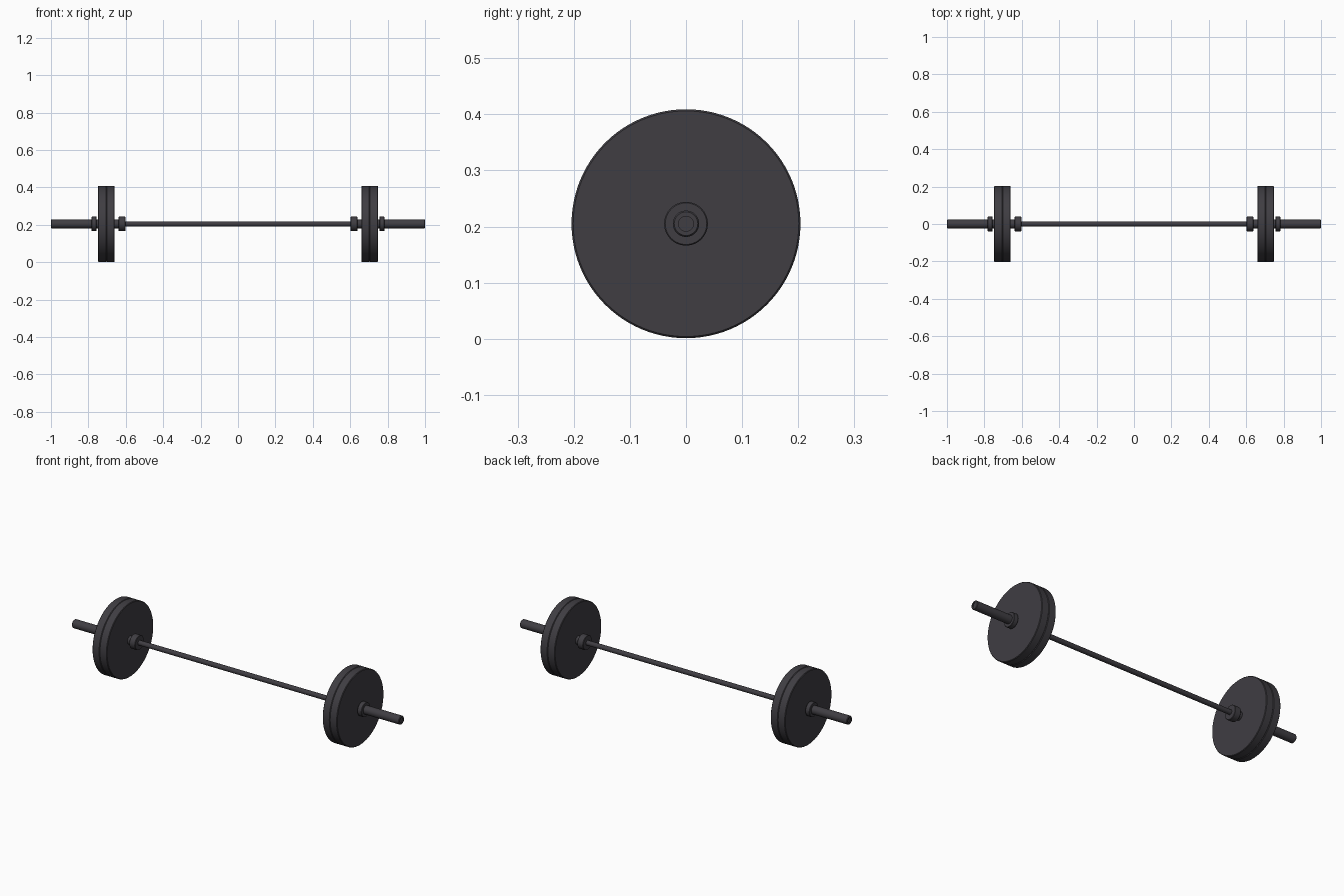
import bpy, bmesh, math

cube = bpy.data.objects.get("Cube")
if cube:
    bpy.data.objects.remove(cube, do_unlink=True)

AXIS_Z = 0.205

mat = bpy.data.materials.new("dark grey iron")
mat.use_nodes = True
colour = (0.05, 0.047, 0.055, 1.0)
mat.diffuse_color = colour
mat.node_tree.nodes["Principled BSDF"].inputs["Base Color"].default_value = colour


def lathe(name, profile, sides):
    """Revolve a closed (x, radius) profile around the bar's axis."""
    bm = bmesh.new()
    rings = []
    for x, r in profile:
        if r == 0:
            rings.append([bm.verts.new((x, 0, 0))] * sides)
        else:
            rings.append([bm.verts.new((x, r * math.sin(2 * math.pi * i / sides),
                                        r * math.cos(2 * math.pi * i / sides)))
                          for i in range(sides)])
    for a, b in zip(rings, rings[1:]):
        for i in range(sides):
            j = (i + 1) % sides
            corners = list(dict.fromkeys((a[i], a[j], b[j], b[i])))
            bm.faces.new(corners)
    bmesh.ops.recalc_face_normals(bm, faces=bm.faces)
    mesh = bpy.data.meshes.new(name)
    bm.to_mesh(mesh)
    bm.free()
    mesh.materials.append(mat)
    obj = bpy.data.objects.new(name, mesh)
    obj.location.z = AXIS_Z
    bpy.context.collection.objects.link(obj)
    bpy.ops.object.select_all(action='DESELECT')
    obj.select_set(True)
    bpy.context.view_layer.objects.active = obj
    bpy.ops.object.shade_smooth_by_angle(angle=math.radians(30))
    return obj


def disc(name, x0, x1, radius, bevel, sides):
    """Solid disc with chamfered rims."""
    return lathe(name, [(x0, 0), (x0, radius - bevel), (x0 + bevel, radius),
                        (x1 - bevel, radius), (x1, radius - bevel), (x1, 0)], sides)


# Thin grip bar running between the sleeves
disc("grip_bar", -0.65, 0.65, 0.0133, 0.001, 32)

for side, s in (("left", 1), ("right", -1)):
    # Thick loading sleeve with a shallow recess in its end
    lathe(side + "_sleeve", [(s * x, r) for x, r in (
        (0.61, 0), (0.61, 0.0235), (0.997, 0.0235), (1.0, 0.021),
        (1.0, 0.0133), (0.996, 0.0133), (0.996, 0))], 48)
    # Inner stop collar, two weight plates and outer locking collar
    for part, x0, x1, radius, bevel, sides in (
            ("inner_collar", 0.602, 0.638, 0.039, 0.002, 48),
            ("inner_plate", 0.659, 0.7035, 0.204, 0.003, 96),
            ("outer_plate", 0.7035, 0.748, 0.204, 0.003, 96),
            ("locking_collar", 0.756, 0.782, 0.039, 0.002, 48)):
        a, b = sorted((s * x0, s * x1))
        disc(side + "_" + part, a, b, radius, bevel, sides)
